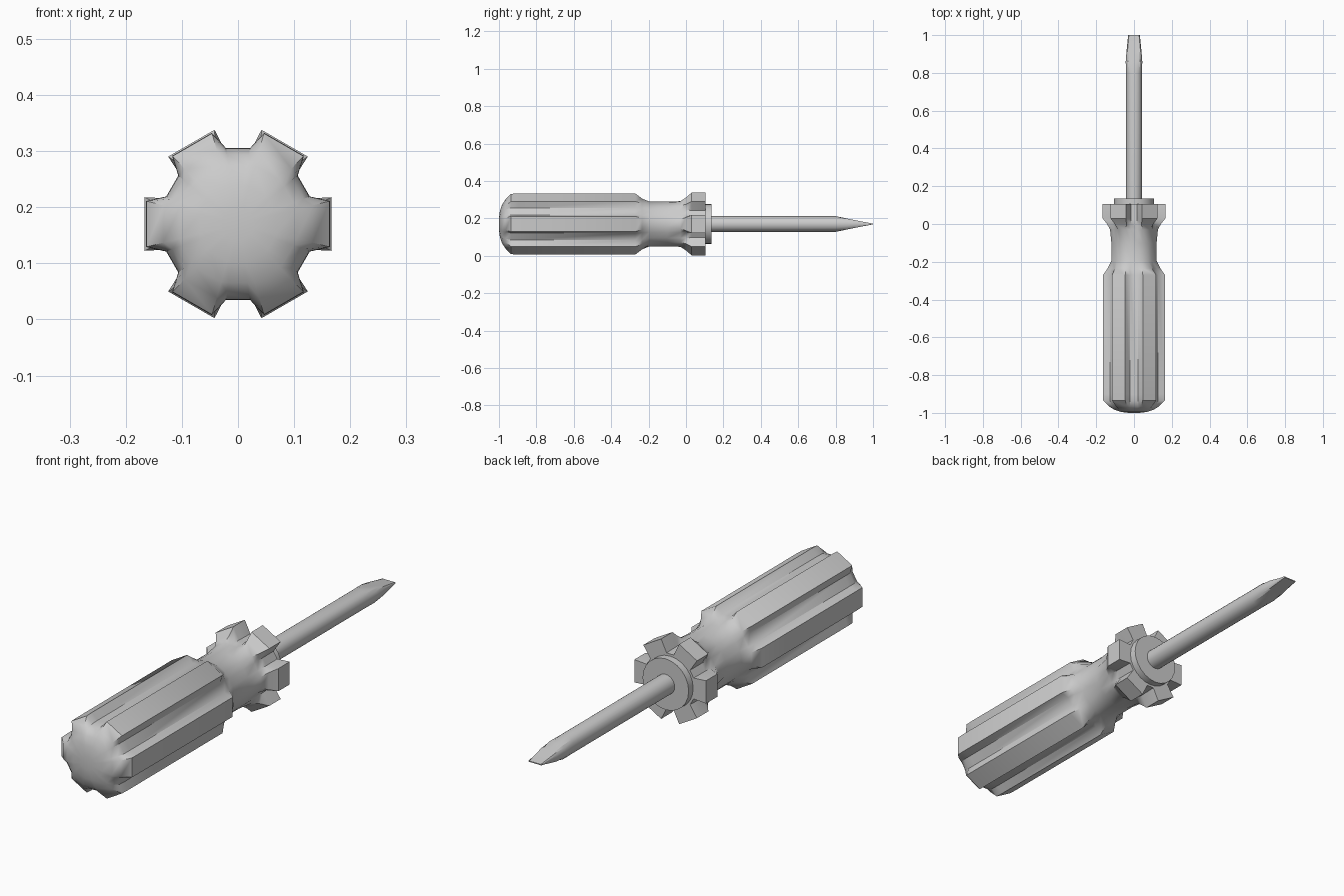
import bpy, bmesh
from math import sin, cos, pi, radians

if "Cube" in bpy.data.objects:
    bpy.data.objects.remove(bpy.data.objects["Cube"])

AXIS_Z = 0.17  # height of the tool's long axis


def loft(name, rings, angle=35):
    """Skin a list of equal-length point rings and cap both ends."""
    bm = bmesh.new()
    loops = [[bm.verts.new(p) for p in ring] for ring in rings]
    n = len(loops[0])
    for a, b in zip(loops, loops[1:]):
        for i in range(n):
            j = (i + 1) % n
            bm.faces.new((a[i], a[j], b[j], b[i]))
    bm.faces.new(loops[0])
    bm.faces.new(loops[-1])
    bmesh.ops.recalc_face_normals(bm, faces=bm.faces)
    me = bpy.data.meshes.new(name)
    bm.to_mesh(me)
    bm.free()
    ob = bpy.data.objects.new(name, me)
    bpy.context.collection.objects.link(ob)
    bpy.ops.object.select_all(action='DESELECT')
    ob.select_set(True)
    bpy.context.view_layer.objects.active = ob
    bpy.ops.object.shade_smooth_by_angle(angle=radians(angle))
    return ob


def lobed(y, r_lobe, a_lobe, r_valley, a_valley):
    """Six-lobed section: flat ridge tops with grooves between."""
    pts = []
    for k in range(6):
        for r, a in ((r_valley, -a_valley), (r_lobe, -a_lobe),
                     (r_lobe, a_lobe), (r_valley, a_valley)):
            t = radians(60 * k + a)
            pts.append((r * cos(t), y, AXIS_Z + r * sin(t)))
    return pts


def rod(y, r, half_thick=1.0, half_width=None, n=24):
    """Round section, optionally ground flat above and below."""
    w = (half_width or r) / r
    return [(r * w * cos(2 * pi * i / n), y,
             AXIS_Z + max(-half_thick, min(half_thick, r * sin(2 * pi * i / n))))
            for i in range(n)]


# Handle: domed butt, fluted grip, round neck, lobed collar
loft("handle", [lobed(*s) for s in (
    (-1.0, 0.03, 14, 0.03, 21),
    (-0.995, 0.07, 14, 0.07, 21),
    (-0.983, 0.108, 14, 0.106, 21),
    (-0.965, 0.137, 14, 0.125, 21),
    (-0.935, 0.168, 14, 0.136, 21),
    (-0.90, 0.169, 14, 0.137, 21),
    (-0.27, 0.169, 14, 0.137, 21),
    (-0.235, 0.143, 12, 0.132, 21),
    (-0.195, 0.121, 8, 0.121, 22),
    (-0.10, 0.121, 8, 0.121, 22),
    (-0.03, 0.129, 11, 0.121, 22),
    (0.0, 0.147, 14, 0.120, 22),
    (0.03, 0.173, 16, 0.119, 22),
    (0.105, 0.173, 16, 0.117, 22),
)])

# Ferrule disc in front of the collar
loft("ferrule", [rod(0.09, 0.107), rod(0.135, 0.107)])

# Shaft ending in a flat chisel tip
loft("shaft", [
    rod(0.10, 0.042), rod(0.80, 0.042),
    rod(0.86, 0.042, 0.0295, 0.044),
    rod(0.91, 0.042, 0.019, 0.040),
    rod(1.0, 0.042, 0.002, 0.031),
], 25)
